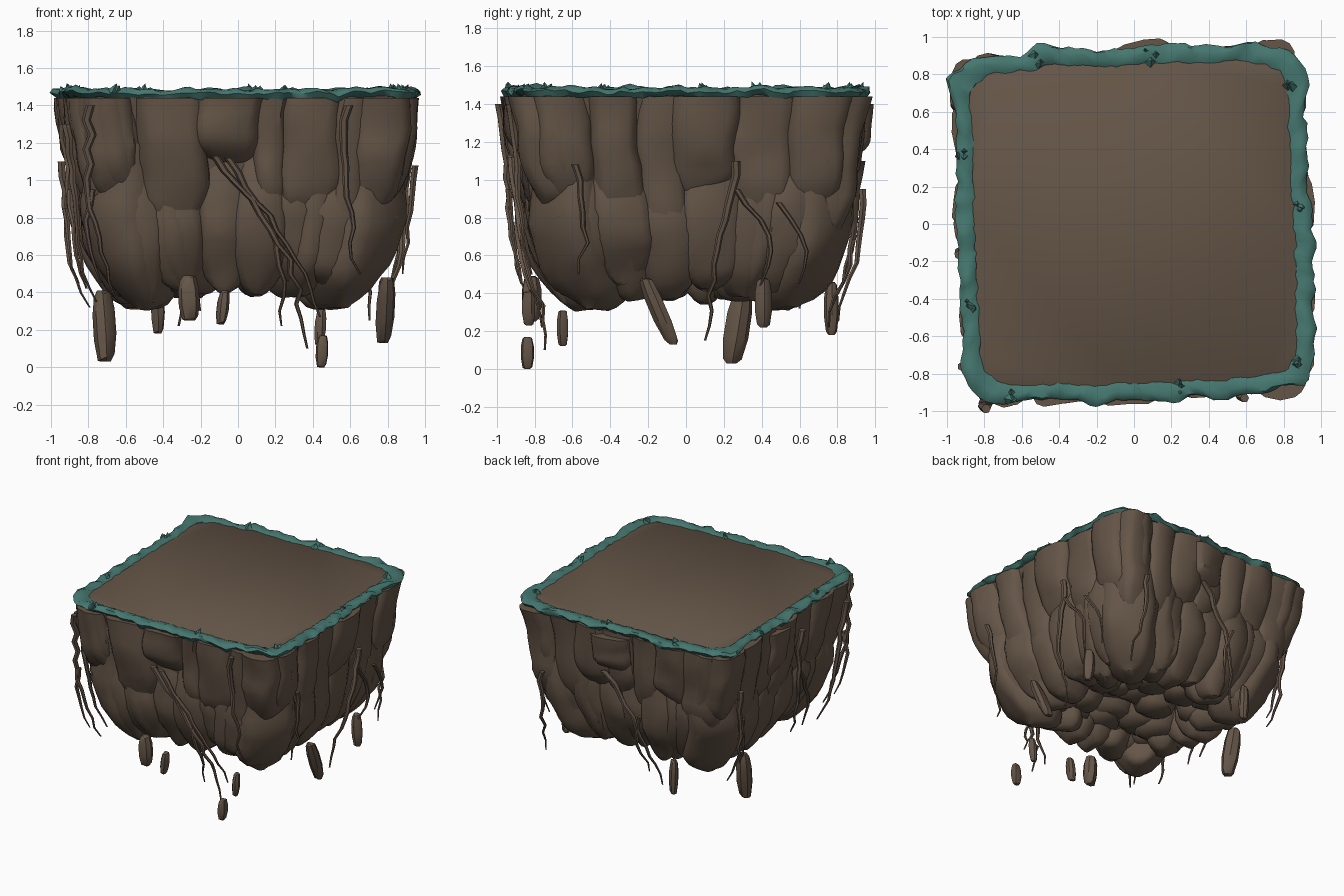
import bpy, bmesh, math, random
from mathutils import Vector, noise

if "Cube" in bpy.data.objects:
    bpy.data.objects.remove(bpy.data.objects["Cube"])

random.seed(4)
R = random.uniform
TURN = 0.04  # the whole island is turned slightly


def material(name, col):
    m = bpy.data.materials.new(name)
    m.diffuse_color = (*col, 1)
    m.use_nodes = True
    m.node_tree.nodes["Principled BSDF"].inputs["Base Color"].default_value = m.diffuse_color
    return m


BROWN = material("earth brown", (0.130, 0.092, 0.064))
TEAL = material("grass teal", (0.060, 0.185, 0.160))


def finish(bm, name, mat, angle=40):
    bmesh.ops.recalc_face_normals(bm, faces=bm.faces)
    me = bpy.data.meshes.new(name)
    bm.to_mesh(me)
    bm.free()
    ob = bpy.data.objects.new(name, me)
    bpy.context.collection.objects.link(ob)
    me.materials.append(mat)
    bpy.ops.object.select_all(action='DESELECT')
    ob.select_set(True)
    bpy.context.view_layer.objects.active = ob
    bpy.ops.object.shade_smooth_by_angle(angle=math.radians(angle))


def loft(bm, rings, closed=False):
    vs = [[bm.verts.new(p) for p in ring] for ring in rings]
    n = len(vs[0])
    pairs = list(zip(vs, vs[1:])) + ([(vs[-1], vs[0])] if closed else [])
    for a, b in pairs:
        for i in range(n):
            j = (i + 1) % n
            bm.faces.new((a[i], a[j], b[j], b[i]))
    if not closed:
        bm.faces.new(vs[0])
        bm.faces.new(vs[-1])


def wall(z):
    """Half-width of the island at height z."""
    return 0.72 + 0.21 * min(1, max(0, (z - 0.35) / 1.1)) ** 0.6


def place(k, t, r, z):
    """Point at tangent t and distance r on side k (0 front, 1 right, 2 back, 3 left)."""
    a = k * math.pi / 2 + TURN
    return Vector((t * math.cos(a) + r * math.sin(a), t * math.sin(a) - r * math.cos(a), z))


def square(ang, r):
    """Rounded square in polar form."""
    c, s = math.cos(ang), math.sin(ang)
    q = r / (abs(c) ** 10 + abs(s) ** 10) ** 0.1
    return q * math.cos(ang + TURN), q * math.sin(ang + TURN)


def sgn_pow(v, e):
    return math.copysign(abs(v) ** e, v)


def slab(bm, k, t, w, z0, out, z1=1.44, d=0.3, sink=0):
    """Rock slab on the wall with a rounded lower end; sink buries its top."""
    rings = []
    t -= 0 if k % 1 else TURN * 0.9
    for step in range(13):
        f = 1 - (1 - step / 12) ** 1.6
        z = z1 + (z0 - z1) * f
        h = max(0, (f - 0.55) / 0.45)
        s = (1 - 0.94 * h ** 3) ** 0.6
        dd = d * (1 - 0.8 * h ** 3) ** 0.6
        r = (wall(z) + out - 0.1 * h ** 2) * (1.32 if k % 1 else 1)
        r -= sink * max(0, 1 - 2.2 * f) + (abs(t) * 0.8 if k % 1 else 0)
        ring = []
        for i in range(16):
            a = 2 * math.pi * i / 16
            u = w / 2 * s * sgn_pow(math.cos(a), 0.6)
            v = dd / 2 * sgn_pow(math.sin(a), 0.6)
            p = place(k, t * wall(z) / 0.93 + u, r - dd / 2 + v, z)
            n = noise.noise_vector(p * 3.5) * 0.035 + noise.noise_vector(p * 8) * 0.014
            if f == 0:
                n.z = 0
            ring.append(p + n)
        rings.append(ring)
    loft(bm, rings)


# Earth core with a flat top and a lumpy underside
bm = bmesh.new()
rings = []
for z, r in ((1.475, 0.87), (1.45, 0.9), (1.2, 0.83), (0.9, 0.78), (0.65, 0.7), (0.58, 0.6), (0.6, 0.3)):
    ring = []
    for i in range(64):
        x, y = square(2 * math.pi * i / 64, r)
        dz = 0.05 * noise.noise(Vector((x, y, 3)) * 6) if z < 0.62 else 0
        ring.append((x, y, z + dz))
    rings.append(ring)
loft(bm, rings)
finish(bm, "earth_core", BROWN)

# Upper slabs, front and right: (position, width, bottom, outward)
front = [(-0.7, 0.26, 0.85, 0), (-0.37, 0.38, 0.75, 0.025), (-0.05, 0.36, 1.08, 0.045),
         (0.18, 0.18, 0.78, 0), (0.4, 0.34, 0.76, 0.01), (0.62, 0.18, 0.55, 0), (0.78, 0.3, 0.84, 0.02)]
right = [(-0.66, 0.3, 0.86, 0.01), (-0.38, 0.28, 0.7, 0.02), (-0.12, 0.28, 0.5, -0.01),
         (0.1, 0.36, 0.9, 0.035), (0.42, 0.36, 0.68, 0), (0.72, 0.32, 0.8, 0.015)]
bm = bmesh.new()
for k, rows in enumerate((front, right)):
    for row in rows:
        slab(bm, k, *row)
slab(bm, 2, -0.05, 0.32, 1.1, 0.05, 1.4)
slab(bm, 3, -0.12, 0.28, 0.98, 0.04, 1.4)
for k in (2, 3):
    for i in range(7):
        slab(bm, k, -0.72 + i * 0.24, R(0.25, 0.34), R(0.62, 0.95), R(-0.01, 0.025))
for k in range(4):
    slab(bm, k + 0.5, 0, 0.36, R(0.8, 0.95), -0.01, d=0.34)
finish(bm, "upper_rock_slabs", BROWN)

# Lower slabs, longest at the corners
bm = bmesh.new()
for k in range(4):
    for i in range(6):
        slab(bm, k, 0.24 * i - 0.6 + R(-0.03, 0.03), R(0.28, 0.38), R(0.36, 0.46), R(-0.02, 0.015), 1.2, 0.4, 0.08)
    for t in (-0.22, 0, 0.22):
        slab(bm, k + 0.5, t, 0.42 - 0.5 * abs(t), 0.32 + abs(t) / 4, -0.02, 1.2, 0.45, 0.08)
finish(bm, "lower_rock_slabs", BROWN)


def chunk(bm, x, y, z0, z1, w, ly=0, n=8):
    """Loose tapered stone leaning by ly."""
    ph, lx = R(0, 6), R(-0.04, 0.04)
    shape = [R(0.85, 1.1) for _ in range(n)]
    rings = []
    for f in (0, 0.06, 0.35, 0.7, 0.94, 1):
        s = 0.4 + 0.6 * (4 * f * (1 - f)) ** 0.4
        ring = []
        for i in range(n):
            a = ph + 2 * math.pi * i / n
            q = w / 2 * s * shape[i]
            tilt = 0.05 * math.cos(a) * (z1 - z0) * (0 < f < 1)
            ring.append((x + lx * (f - 0.5) + q * math.cos(a), y + ly * (f - 0.5) + q * math.sin(a),
                         z0 + (z1 - z0) * f + tilt))
        rings.append(ring)
    loft(bm, rings)


# Lumps in the hollow underside, lowest near its edge
bm = bmesh.new()
for ix in range(-2, 3):
    for iy in range(-2, 3):
        edge = max(abs(ix), abs(iy)) / 2
        chunk(bm, ix * 0.22 + R(-0.06, 0.06), iy * 0.22 + R(-0.06, 0.06),
              0.54 - 0.07 * edge + R(-0.03, 0.03), 0.9, R(0.26, 0.4), R(-0.1, 0.1), 10)
finish(bm, "underside_rocks", BROWN, 45)

# Loose stones floating below: x, y, bottom, top, width, lean
bm = bmesh.new()
for c in ((-0.72, 0.27, 0.03, 0.41, 0.13, 0.06), (-0.43, 0.77, 0.18, 0.46, 0.08), (-0.26, -0.82, 0.25, 0.49, 0.11),
          (-0.08, -0.83, 0.23, 0.41, 0.08), (0.44, -0.65, 0.12, 0.31, 0.065), (0.45, -0.84, 0, 0.17, 0.075),
          (0.79, -0.14, 0.13, 0.48, 0.1, -0.15), (0.79, 0.41, 0.22, 0.48, 0.09)):
    chunk(bm, *c)
finish(bm, "floating_stones", BROWN, 35)


def root(bm, k, t0, z0, t1, z1, bow):
    """Kinked tapering root from (t0, z0) to (t1, z1), bowed sideways."""
    n = max(5, int((z0 - z1) * 13))
    rad = 0.012 + 0.013 * min(1, z0 - z1)
    rings = []
    for i in range(n + 1):
        f = i / n
        z = z0 + (z1 - z0) * f
        t = t0 + (t1 - t0) * f + bow * math.sin(math.pi * f) + R(-0.022, 0.022) - TURN * 0.9
        out = 0.03 + 0.075 * max(0, min(1.1 - z, z)) + R(-0.01, 0.01)
        c = place(k, t, wall(z) + out, z)
        q = rad * (1 - 0.75 * f ** 1.3)
        rings.append([c + place(k, q * math.cos(a), q * math.sin(a), 0)
                      for a in (j * math.pi / 3 for j in range(6))])
    loft(bm, rings)


# Hanging roots: side, start, end, sideways bow
bm = bmesh.new()
for row in ((0, -.14, 1.13, .37, .1, .13), (0, -.06, 1.12, .45, .27, .04), (0, .2, .7, .23, .22, .03),
            (0, .57, 1.4, .64, .5, -.02), (0, -.8, 1.4, -.66, .38, -.05), (0, -.8, .95, -.74, .45, -.02),
            (1, .27, 1.1, .12, .15, -.04), (1, .25, .95, .38, .38, .12), (1, .48, .88, .6, .45, .07),
            (1, -.6, 1.08, -.58, .5, .06), (2, -.08, 1.1, .32, .22, .08), (2, .2, .8, .22, .3, -.03),
            (2, -.65, .95, -.7, .25, 0), (3, -.63, 1.1, -.6, .32, 0), (3, -.6, .85, -.54, .45, .04),
            (3, .15, 1.3, .2, .42, 0), (3, .2, .95, .36, .42, .03), (3, .75, 1.3, .62, .35, .03)):
    root(bm, *row)
finish(bm, "hanging_roots", BROWN, 50)

# Ragged grass rim around the top edge
bm = bmesh.new()
rings = []
N = 180
for i in range(N):
    a = 2 * math.pi * i / N
    d = Vector((*square(a, 1), 0))
    big = 0.04 * noise.noise(d * 3.1) + 0.03 * noise.noise(d * 7)
    lift = 0.03 * noise.noise(d * 8 + Vector((0, 0, 5)))
    ring = []
    for r, z in ((0.85, 1.474), (0.86, 1.48), (0.9, 1.488), (0.93, 1.482),
                 (0.945, 1.465), (0.92, 1.435), (0.86, 1.445)):
        outer = r > 0.87
        x, y = square(a, r + (big if outer else big * 0.4) + R(-0.008, 0.008))
        ring.append((x, y, z + (lift + R(-0.007, 0.007) if outer else 0)))
    rings.append(ring)
loft(bm, rings, closed=True)
finish(bm, "grass_rim", TEAL, 50)

# Small flat grass tufts spread along the rim
bm = bmesh.new()
for i in range(9):
    x, y = square(i * math.pi / 4.5 + R(-0.15, 0.15), 0.89)
    for _ in range(3):
        p = Vector((x + R(-0.03, 0.03), y + R(-0.03, 0.03), 1.47))
        q = R(0.025, 0.04)
        tip = bm.verts.new(p + Vector((R(-0.03, 0.03), R(-0.03, 0.03), R(0.03, 0.05))))
        base = [bm.verts.new(p + place(j, 0, q, 0)) for j in range(4)]
        for j in range(4):
            bm.faces.new((base[j], base[(j + 1) % 4], tip))
        bm.faces.new(base)
finish(bm, "grass_tufts", TEAL, 30)
